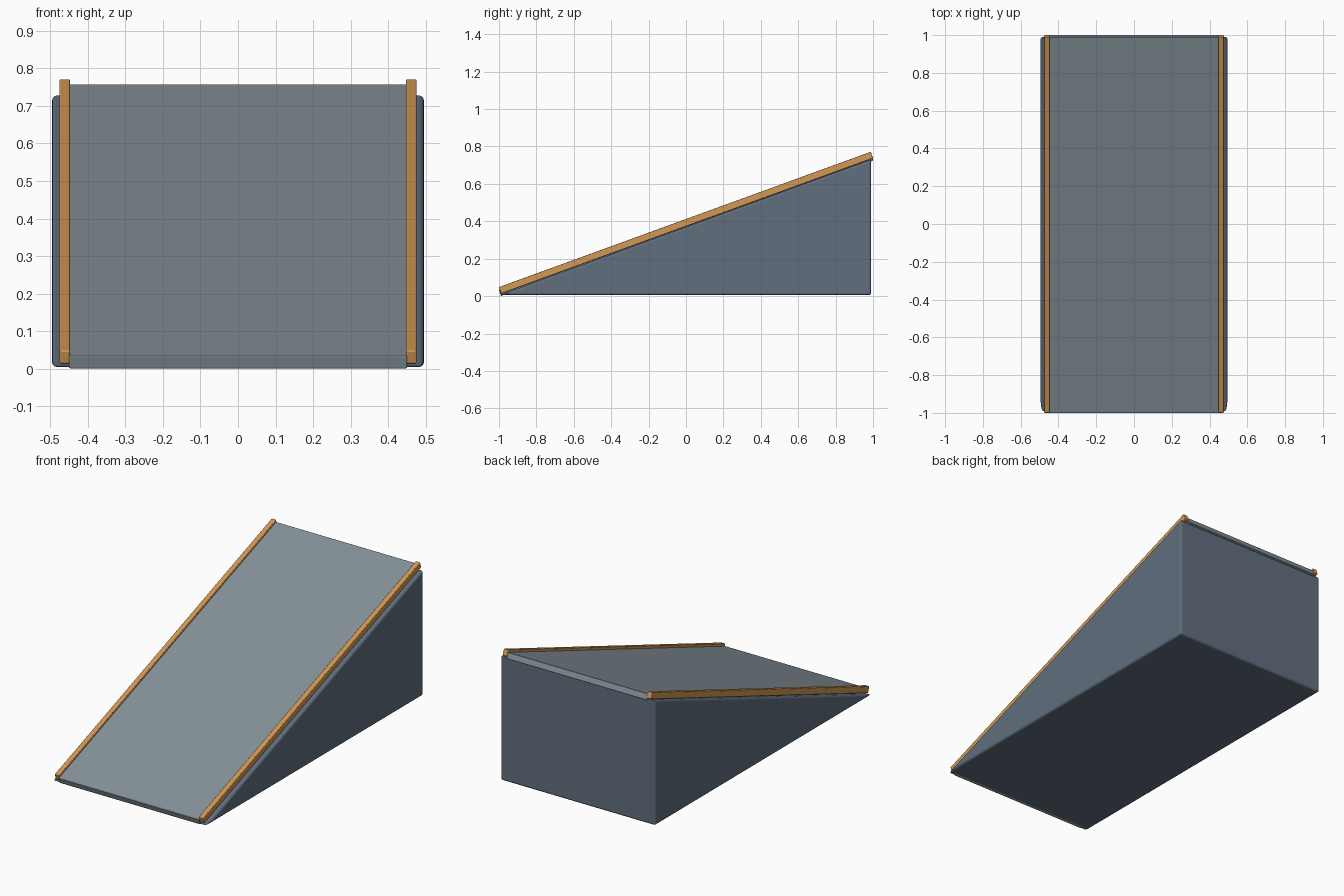
import bpy
import bmesh
import math

cube = bpy.data.objects.get("Cube")
if cube:
    bpy.data.objects.remove(cube, do_unlink=True)

SLOPE = math.radians(20)


def make_material(name, rgb):
    mat = bpy.data.materials.new(name)
    mat.use_nodes = True
    colour = (*rgb, 1)
    mat.diffuse_color = colour
    mat.node_tree.nodes["Principled BSDF"].inputs["Base Color"].default_value = colour
    return mat


slate = make_material("dark slate", (0.119, 0.156, 0.209))
grey = make_material("blue grey", (0.235, 0.283, 0.319))
wood = make_material("orange wood", (0.645, 0.314, 0.089))


def add_part(name, bm, mat, bevel):
    bmesh.ops.recalc_face_normals(bm, faces=bm.faces)
    mesh = bpy.data.meshes.new(name)
    bm.to_mesh(mesh)
    bm.free()
    mesh.materials.append(mat)
    obj = bpy.data.objects.new(name, mesh)
    bpy.context.collection.objects.link(obj)
    mod = obj.modifiers.new("rounded edges", 'BEVEL')
    mod.width = bevel
    mod.segments = 3
    mod.limit_method = 'ANGLE'
    return obj


def sloped_box(name, size, centre, mat, bevel):
    bm = bmesh.new()
    bmesh.ops.create_cube(bm, size=1)
    bmesh.ops.scale(bm, vec=size, verts=bm.verts)
    obj = add_part(name, bm, mat, bevel)
    obj.location = centre
    obj.rotation_euler.x = SLOPE
    return obj


# Solid wedge body: triangular side profile extruded across the width
bm = bmesh.new()
profile = [(-0.997, 0.005), (0.99, 0.005), (0.99, 0.731)]
side = bm.faces.new([bm.verts.new((-0.495, y, z)) for y, z in profile])
ext = bmesh.ops.extrude_face_region(bm, geom=[side])
moved = [v for v in ext["geom"] if isinstance(v, bmesh.types.BMVert)]
bmesh.ops.translate(bm, vec=(0.99, 0, 0), verts=moved)
add_part("wedge_body", bm, slate, 0.012)

# Deck plate lying on the slope
sloped_box("ramp_deck", (0.9, 2.118, 0.035), (0, 0, 0.379), grey, 0.003)

# Guard rails along both deck edges
for name, sign in (("left_rail", 1), ("right_rail", -1)):
    sloped_box(name, (0.028, 2.116, 0.037), (sign * 0.4615, 0, 0.3925), wood, 0.004)
